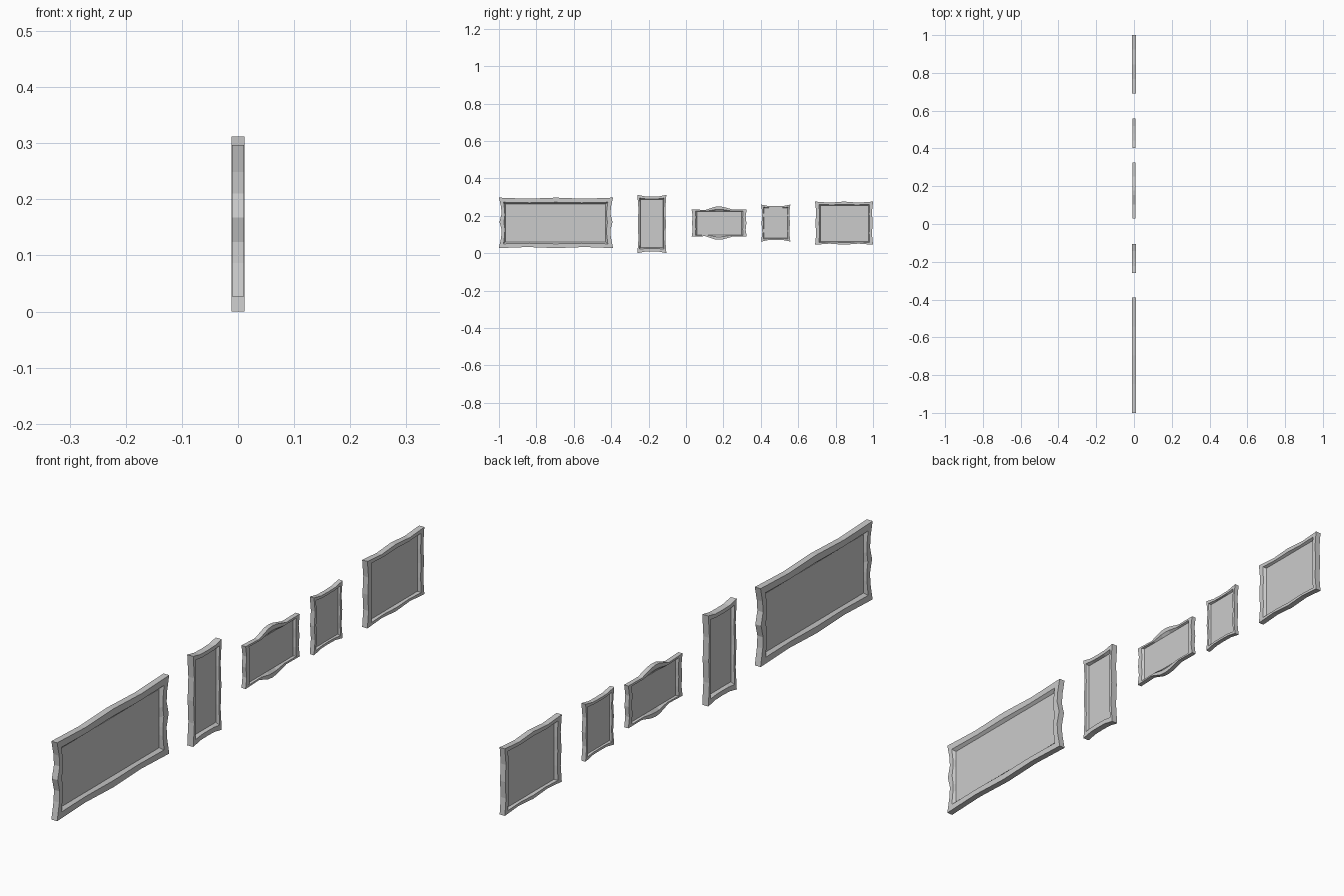
import bpy, bmesh

if "Cube" in bpy.data.objects:
    bpy.data.objects.remove(bpy.data.objects["Cube"])


def make_object(name, bm):
    bmesh.ops.recalc_face_normals(bm, faces=bm.faces)
    me = bpy.data.meshes.new(name)
    bm.to_mesh(me)
    bm.free()
    ob = bpy.data.objects.new(name, me)
    bpy.context.collection.objects.link(ob)


def outline(y0, y1, z0, z1, top, side, amount=1.0):
    """Rectangle whose edges wave outward (+) or inward (-) at given fractions."""
    h, w = z1 - z0, y1 - y0
    pts = [(y0, z0)] + [(y0 + w * f, z0 - o * amount) for f, o in top]
    pts += [(y1, z0)] + [(y1 + o * amount, z0 + h * f) for f, o in side]
    pts += [(y1, z1)] + [(y0 + w * f, z1 + o * amount) for f, o in reversed(top)]
    pts += [(y0, z1)] + [(y0 - o * amount, z0 + h * f) for f, o in reversed(side)]
    return pts


def picture_frame(name, outer, inner, depth, top, side):
    lip = [o + (i - o) * 0.7 for o, i in zip(outer, inner)]
    # Moulding section: outer wall, front lip, slope to panel, back lip
    rings = [
        (-depth, outline(*outer, top, side)),
        (depth, outline(*outer, top, side)),
        (depth, outline(*lip, top, side, 0.5)),
        (0.0, outline(*inner, top, side, 0.0)),
        (-depth, outline(*lip, top, side, 0.5)),
    ]
    bm = bmesh.new()
    loops = [[bm.verts.new((x, y, z)) for y, z in pts] for x, pts in rings]
    n = len(loops[0])
    for k in range(len(loops)):
        a, b = loops[k], loops[(k + 1) % len(loops)]
        for i in range(n):
            j = (i + 1) % n
            bm.faces.new((a[i], a[j], b[j], b[i]))
    make_object(name + "_moulding", bm)

    # Flat picture panel set midway in the moulding
    y0, y1, z0, z1 = inner
    bm = bmesh.new()
    bmesh.ops.create_cube(bm, size=1)
    for v in bm.verts:
        v.co = (v.co.x * 0.002, (y0 + y1) / 2 + v.co.y * (y1 - y0),
                (z0 + z1) / 2 + v.co.z * (z1 - z0))
    make_object(name + "_panel", bm)


# Wave patterns: (fraction along edge, outward offset)
gentle = [(0.25, -0.006), (0.5, 0.0), (0.75, -0.006)]
dipped = [(0.25, -0.008), (0.5, -0.009), (0.75, -0.008)]
peaked = [(0.25, -0.003), (0.42, 0.014), (0.5, 0.016), (0.58, 0.013), (0.75, -0.001)]
notched = [(0.22, -0.012), (0.36, -0.014), (0.52, -0.003), (0.68, -0.014), (0.82, -0.011)]
small_notch = [(0.25, -0.006), (0.5, -0.002), (0.75, -0.006)]

picture_frame("wide_frame", (-1.0, -0.39, 0.027, 0.297),
              (-0.965, -0.43, 0.06, 0.262), 0.011, gentle, notched)
picture_frame("tall_frame", (-0.26, -0.105, 0.0, 0.312),
              (-0.243, -0.122, 0.03, 0.287), 0.0115, dipped, small_notch)
picture_frame("peaked_frame", (0.03, 0.325, 0.088, 0.234),
              (0.058, 0.298, 0.098, 0.223), 0.008, peaked, small_notch)
picture_frame("small_frame", (0.402, 0.558, 0.062, 0.26),
              (0.418, 0.542, 0.08, 0.241), 0.008, dipped, small_notch)
picture_frame("square_frame", (0.69, 1.0, 0.045, 0.276),
              (0.72, 0.975, 0.062, 0.255), 0.010, gentle, small_notch)
